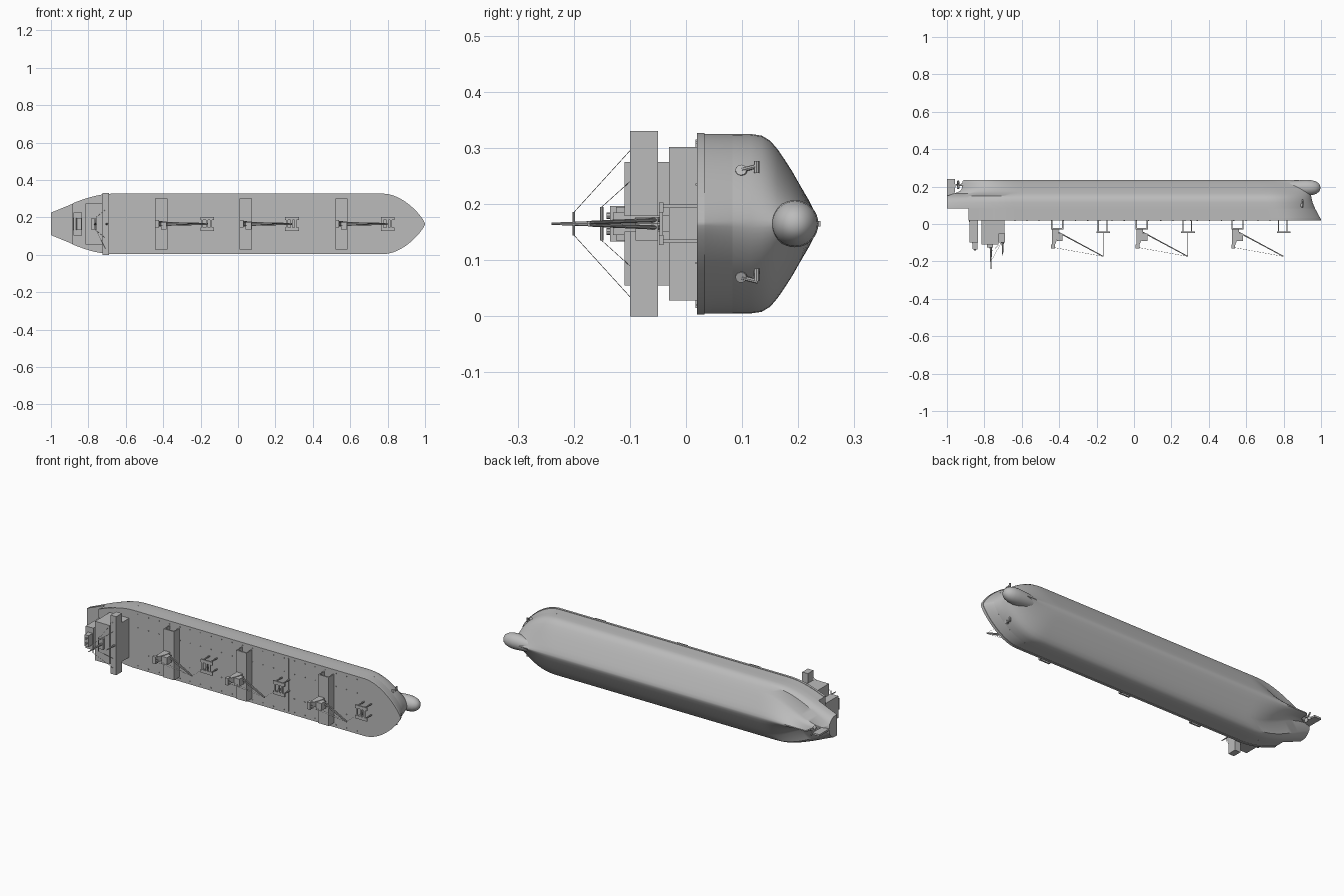
import bpy, bmesh, math
from mathutils import Vector

cube = bpy.data.objects.get("Cube")
if cube:
    bpy.data.objects.remove(cube, do_unlink=True)

MID = 0.165  # centreline height; the ship lies on its side, deck towards -y

grey = bpy.data.materials.new("light_grey")
grey.use_nodes = True
grey.diffuse_color = (0.5, 0.5, 0.5, 1)
grey.node_tree.nodes["Principled BSDF"].inputs["Base Color"].default_value = (0.5, 0.5, 0.5, 1)


def finish(name, bm, smooth=False):
    bmesh.ops.remove_doubles(bm, verts=bm.verts, dist=1e-5)
    bmesh.ops.recalc_face_normals(bm, faces=bm.faces)
    mesh = bpy.data.meshes.new(name)
    bm.to_mesh(mesh)
    bm.free()
    mesh.materials.append(grey)
    obj = bpy.data.objects.new(name, mesh)
    bpy.context.collection.objects.link(obj)
    if smooth:
        bpy.ops.object.select_all(action='DESELECT')
        obj.select_set(True)
        bpy.context.view_layer.objects.active = obj
        bpy.ops.object.shade_smooth_by_angle(angle=math.radians(35))
    return obj


def box(name, x, y, z):
    """Box from (low, high) ranges; z is measured from the centreline."""
    bm = bmesh.new()
    bmesh.ops.create_cube(bm, size=1)
    for v in bm.verts:
        v.co = [r[0] + (c + 0.5) * (r[1] - r[0]) for c, r in zip(v.co, (x, y, z))]
        v.co.z += MID
    return finish(name, bm)


def rod(name, p, q, r1, r2=None, sides=8):
    p, q = Vector(p), Vector(q)
    bm = bmesh.new()
    bmesh.ops.create_cone(bm, cap_ends=True, segments=sides, radius1=r1,
                          radius2=r1 if r2 is None else r2, depth=(q - p).length)
    turn = (q - p).to_track_quat('Z', 'Y')
    for v in bm.verts:
        v.co = turn @ v.co + (p + q) / 2 + Vector((0, 0, MID))
    return finish(name, bm, sides > 6)


def extrude(name, outline, half):
    """Side profile in x, y extruded evenly about the centreline."""
    bm = bmesh.new()
    face = bm.faces.new([bm.verts.new((x, y, MID - half)) for x, y in outline])
    new = bmesh.ops.extrude_face_region(bm, geom=[face])["geom"]
    bmesh.ops.translate(bm, vec=(0, 0, 2 * half),
                        verts=[v for v in new if isinstance(v, bmesh.types.BMVert)])
    return finish(name, bm)


# Hull waterlines: depth, half beam, stern x, stern half width, bow x, bow power
LEVELS = [
    (0.020, 0.162, -0.885, 0.062, 1.0, 0.75),
    (0.033, 0.162, -0.885, 0.062, 0.997, 0.75),
    (0.033, 0.160, -0.885, 0.060, 0.995, 0.75),
    (0.055, 0.160, -0.885, 0.060, 0.983, 0.7),
    (0.083, 0.160, -0.885, 0.060, 0.968, 0.65),
    (0.083, 0.160, -1.0, 0.060, 0.968, 0.65),
    (0.115, 0.160, -1.0, 0.058, 0.955, 0.58),
    (0.135, 0.157, -1.0, 0.045, 0.950, 0.6),
    (0.150, 0.148, -1.0, 0.025, 0.947, 0.62),
    (0.163, 0.133, -0.96, 0.006, 0.944, 0.66),
    (0.176, 0.114, -0.93, 0.005, 0.940, 0.7),
    (0.190, 0.092, -0.92, 0.005, 0.935, 0.75),
    (0.203, 0.069, -0.92, 0.005, 0.930, 0.8),
    (0.220, 0.040, -0.918, 0.004, 0.910, 0.85),
    (0.231, 0.018, -0.915, 0.004, 0.890, 0.9),
    (0.236, 0.004, -0.91, 0.003, 0.880, 1),
]
COLS = 72


def half_width(x, beam, stern, stern_w, bow, power, low):
    start, end = (stern, -0.6) if low else (-1.0, -0.66)
    s = min(max((x - start) / (end - start), 0), 1)
    run = s * s * (3 - 2 * s) if low else math.sin(math.pi / 2 * s) ** 1.1
    t = min(max((bow - x) / 0.23, 0), 1)
    entry = math.sin(math.pi / 2 * t) ** power
    return (stern_w + (beam - stern_w) * run) * entry


bm = bmesh.new()
rows = {1: [], -1: []}
for depth, beam, stern, stern_w, bow, power in LEVELS:
    for side in rows:
        row = []
        for i in range(COLS + 1):
            x = stern + (bow - stern) * (0.5 - 0.5 * math.cos(math.pi * i / COLS))
            w = half_width(x, beam, stern, stern_w, bow, power, depth > 0.155)
            row.append(bm.verts.new((x, depth, MID + side * w)))
        rows[side].append(row)
port, star = rows[1], rows[-1]
for k in range(len(LEVELS) - 1):
    for half in (port, star):
        for i in range(COLS):
            bm.faces.new((half[k][i], half[k][i + 1], half[k + 1][i + 1], half[k + 1][i]))
    bm.faces.new((port[k][0], star[k][0], star[k + 1][0], port[k + 1][0]))
for k in (0, -1):
    for i in range(COLS):
        bm.faces.new((port[k][i], port[k][i + 1], star[k][i + 1], star[k][i]))
finish("hull", bm, True)

# Bulbous bow, turned about its own axis
bm = bmesh.new()
profile = [(0.78, 0.0), (0.78, 0.028), (0.86, 0.038), (0.92, 0.042), (0.95, 0.040),
           (0.972, 0.034), (0.988, 0.023), (0.995, 0.012), (0.997, 0.0)]
verts = [bm.verts.new((x, 0.194, MID + r)) for x, r in profile]
edges = [bm.edges.new(pair) for pair in zip(verts, verts[1:])]
bmesh.ops.spin(bm, geom=verts + edges, cent=(0, 0.194, MID), axis=(1, 0, 0),
               angle=2 * math.pi, steps=32)
finish("bulbous_bow", bm, True)

# Anchors
for side in (1, -1):
    z = side * 0.096
    rod("anchor_pocket", (0.87, 0.1, z * 0.85), (0.905, 0.098, z), 0.012, 0.010, 12)
    rod("anchor_shank", (0.902, 0.1, z), (0.902, 0.128, z + side * 0.007), 0.004)
    rod("anchor_fluke", (0.902, 0.126, z - 0.006), (0.902, 0.126, z + 0.016), 0.005)

# Rudder and propeller
extrude("rudder", [(-1.0, 0.14), (-0.962, 0.14), (-0.955, 0.2), (-0.957, 0.24), (-1.0, 0.24)], 0.005)
rod("propeller_hub", (-0.915, 0.209, 0), (-0.951, 0.209, 0), 0.007, 0.004, 12)
for i in range(4):
    a = math.pi / 4 + i * math.pi / 2
    bm = bmesh.new()
    bmesh.ops.create_uvsphere(bm, u_segments=10, v_segments=6, radius=1)
    for v in bm.verts:
        p = Vector((v.co.x * 0.005 + v.co.y * 0.004, v.co.y * 0.009, v.co.z * 0.014 + 0.016))
        v.co = (p.x - 0.94, 0.209 + p.y * math.cos(a) - p.z * math.sin(a),
                MID + p.y * math.sin(a) + p.z * math.cos(a))
    finish("propeller_blade", bm, True)

# Accommodation, bridge and funnel
box("accommodation", (-0.815, -0.725), (-0.11, 0.03), (-0.11, 0.11))
box("accommodation_front", (-0.765, -0.693), (-0.06, 0.03), (-0.11, 0.11))
box("bridge", (-0.725, -0.69), (-0.1, -0.05), (-0.165, 0.165))
box("monkey_island", (-0.785, -0.755), (-0.125, -0.105), (-0.03, 0.03))
extrude("funnel", [(-0.885, 0.03), (-0.837, 0.03), (-0.837, -0.135), (-0.862, -0.135), (-0.872, -0.03)], 0.032)
box("funnel_casing", (-0.88, -0.833), (-0.1, 0.03), (-0.062, 0.062))
for z in (-0.014, 0.014):
    rod("exhaust_pipe", (-0.85, -0.13, z), (-0.85, -0.142, z), 0.006)

# Masts with yards and stays
rod("main_mast", (-0.765, -0.11, 0), (-0.765, -0.24, 0), 0.007, 0.002)
rod("main_yard", (-0.765, -0.2, -0.021), (-0.765, -0.2, 0.021), 0.0025)
rod("radar_arm", (-0.765, -0.15, -0.03), (-0.765, -0.15, 0.03), 0.003)
rod("fore_mast", (-0.702, -0.1, 0), (-0.702, -0.168, 0), 0.006, 0.002)
for side in (1, -1):
    rod("mast_stay", (-0.765, -0.2, side * 0.02), (-0.71, -0.1, side * 0.13), 0.0006, sides=4)
    rod("lower_stay", (-0.765, -0.15, side * 0.03), (-0.71, -0.1, side * 0.075), 0.0006, sides=4)

# Three deck bridges, each with a crane and a boom rest
for x in (-0.443, 0.009, 0.521):
    for wall in (x, x + 0.059):
        box("deck_bridge_wall", (wall, wall + 0.006), (-0.03, 0.022), (-0.137, 0.137))
    box("deck_bridge_top", (x, x + 0.065), (-0.03, -0.022), (-0.137, 0.137))
    extrude("crane_tower", [(x + 0.004, -0.03), (x + 0.04, -0.03), (x + 0.04, -0.06),
                            (x + 0.018, -0.118), (x + 0.004, -0.118)], 0.015)
    box("crane_cab", (x + 0.03, x + 0.062), (-0.09, -0.05), (-0.03, 0.012))
    box("crane_winch", (x, x + 0.02), (-0.13, -0.11), (-0.02, 0.02))
    for z in (-0.007, 0.007):
        rod("crane_boom", (x + 0.04, -0.045, z), (x + 0.278, -0.173, z * 0.3), 0.004, 0.003, 6)
        rod("crane_wire", (x + 0.01, -0.125, z), (x + 0.276, -0.173, z * 0.3), 0.0007, sides=4)
    rod("boom_hook_wire", (x + 0.278, -0.173, 0), (x + 0.278, -0.045, 0), 0.0006, sides=4)

    r = x + 0.243
    for lx in (r + 0.006, r + 0.052):
        for z in (-0.034, 0.028):
            box("rest_leg", (lx, lx + 0.006), (-0.045, 0.022), (z, z + 0.006))
    for z in (-0.038, 0.02):
        box("rest_beam", (r, r + 0.073), (-0.048, -0.04), (z, z + 0.018))
    for bx in (r + 0.004, r + 0.03, r + 0.05):
        box("rest_cross_beam", (bx, bx + 0.01), (-0.047, -0.041), (-0.034, 0.034))

# Small deck fittings in rows along the deck
for i in range(22):
    for z in (-0.145, -0.07, 0.07, 0.145):
        x = -0.64 + i * 0.065
        box("deck_fitting", (x, x + 0.006), (0.017, 0.022), (z - 0.002, z + 0.002))
for x in (0.27, 0.3):
    box("deck_pipe", (x, x + 0.004), (0.017, 0.022), (-0.15, 0.15))
